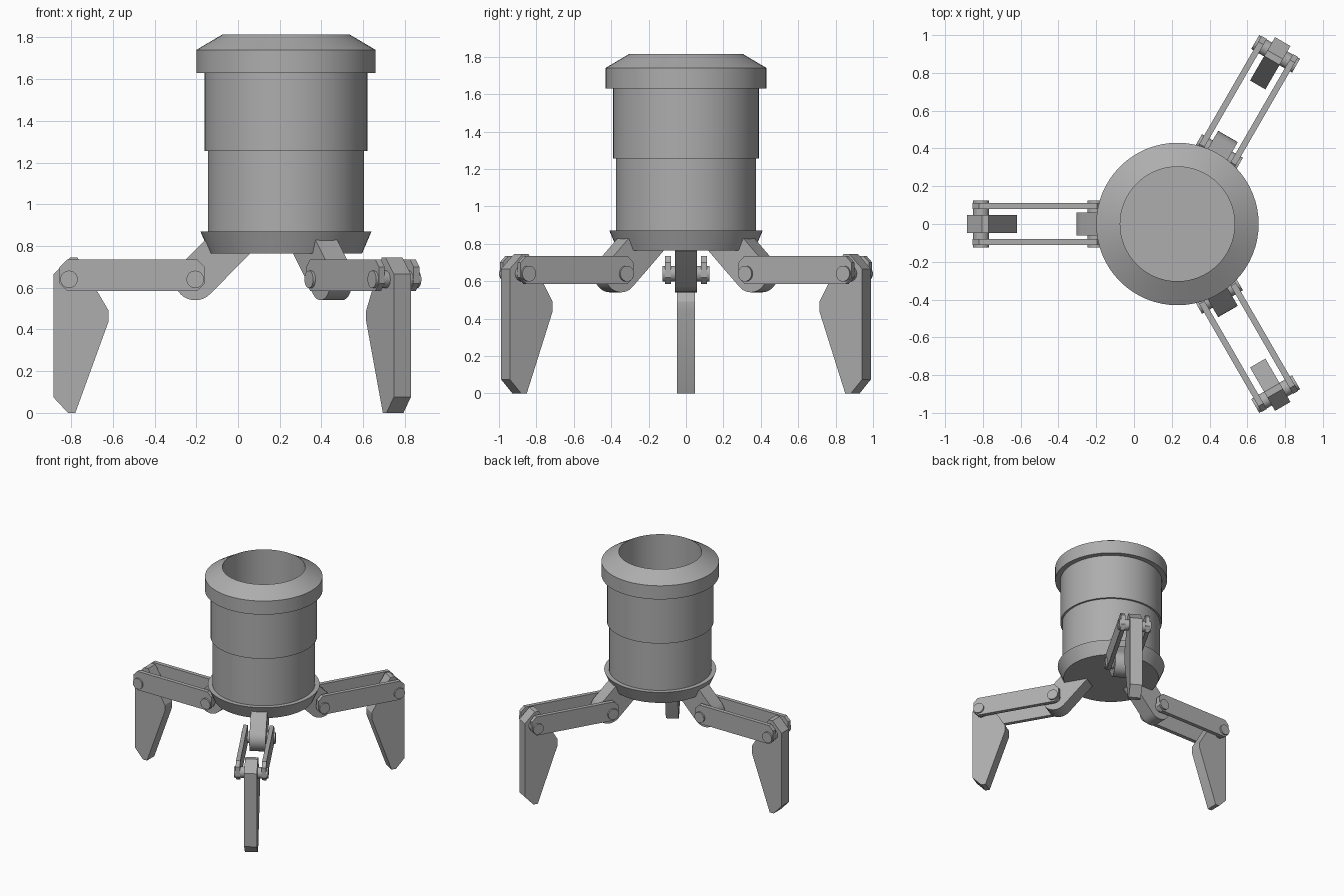
import bpy, bmesh, math
from mathutils import Matrix

if "Cube" in bpy.data.objects:
    bpy.data.objects.remove(bpy.data.objects["Cube"])

CX = 0.23  # axis of the barrel

metal = bpy.data.materials.new("grey metal")
metal.diffuse_color = (0.42, 0.42, 0.42, 1)
metal.use_nodes = True
metal.node_tree.nodes["Principled BSDF"].inputs["Base Color"].default_value = metal.diffuse_color


def finish(bm, name, matrix):
    bmesh.ops.recalc_face_normals(bm, faces=bm.faces)
    mesh = bpy.data.meshes.new(name)
    bm.to_mesh(mesh)
    bm.free()
    mesh.materials.append(metal)
    ob = bpy.data.objects.new(name, mesh)
    bpy.context.collection.objects.link(ob)
    ob.matrix_world = matrix
    bpy.ops.object.select_all(action='DESELECT')
    ob.select_set(True)
    bpy.context.view_layer.objects.active = ob
    bpy.ops.object.shade_smooth_by_angle(angle=math.radians(25))
    return ob


def lathe(name, profile, matrix, steps=64):
    """Revolve (radius, z) points; the first and last lie on the axis."""
    bm = bmesh.new()
    vs = [bm.verts.new((r, 0, z)) for r, z in profile]
    edges = [bm.edges.new(p) for p in zip(vs, vs[1:])]
    bmesh.ops.spin(bm, geom=vs + edges, axis=(0, 0, 1), cent=(0, 0, 0),
                   angle=2 * math.pi, steps=steps, use_duplicate=False)
    bmesh.ops.remove_doubles(bm, verts=bm.verts, dist=1e-5)
    return finish(bm, name, matrix)


def slab(name, outline, y0, y1, matrix):
    """Extrude an (x, z) outline from y0 to y1."""
    bm = bmesh.new()
    face = bm.faces.new([bm.verts.new((x, y0, z)) for x, z in outline])
    new = bmesh.ops.extrude_face_region(bm, geom=[face])["geom"]
    bmesh.ops.translate(bm, vec=(0, y1 - y0, 0),
                        verts=[v for v in new if isinstance(v, bmesh.types.BMVert)])
    return finish(bm, name, matrix)


def arc(cx, cz, r, a0, a1, n):
    return [(cx + r * math.cos(math.radians(a0 + (a1 - a0) * i / n)),
             cz + r * math.sin(math.radians(a0 + (a1 - a0) * i / n))) for i in range(n + 1)]


# Hollow barrel: flared foot flange, two stepped walls, chamfered rim, open bore
lathe("barrel", [(0, 0.765), (0.365, 0.765), (0.41, 0.87), (0.375, 0.87),
                 (0.375, 1.255), (0.39, 1.255), (0.39, 1.63), (0.43, 1.63),
                 (0.43, 1.74), (0.303, 1.815), (0.303, 0.87), (0, 0.87)],
      Matrix.Translation((CX, 0, 0)))

# Leg outlines, drawn for the leg pointing to -x
HIP, KNEE, PIN_Z = -0.205, -0.81, 0.64
bracket = arc(HIP, PIN_Z, 0.1, 135, 315, 16) + [(0.055, 0.76), (0.055, 0.8), (-0.1, 0.85), (-0.14, 0.847)]
c = 0.035
link = [(-0.855, 0.585 + c), (-0.855 + c, 0.585), (-0.16 - c, 0.585), (-0.16, 0.585 + c),
        (-0.16, 0.735 - c), (-0.16 - c, 0.735), (-0.855 + c, 0.735), (-0.855, 0.735 - c)]
foot = [(-0.885, 0.075), (-0.815, 0), (-0.78, 0), (-0.62, 0.44), (-0.62, 0.49),
        (-0.77, 0.745), (-0.805, 0.745), (-0.885, 0.665)]

# Three legs around the barrel
for i in range(3):
    m = (Matrix.Translation((CX, 0, 0)) @ Matrix.Rotation(i * math.tau / 3, 4, 'Z')
         @ Matrix.Translation((-CX, 0, 0)))
    slab(f"hip_bracket_{i}", bracket, -0.06, 0.06, m)
    slab(f"foot_{i}", foot, -0.047, 0.047, m)
    for side in (-1, 1):
        slab(f"link_{i}_{'right' if side < 0 else 'left'}", link, side * 0.08, side * 0.112, m)
    for x, part in ((HIP, "hip_pin"), (KNEE, "knee_pin")):
        lathe(f"{part}_{i}", [(0, -0.125), (0.042, -0.125), (0.042, 0.125), (0, 0.125)],
              m @ Matrix.Translation((x, 0, PIN_Z)) @ Matrix.Rotation(math.pi / 2, 4, 'X'), 24)
